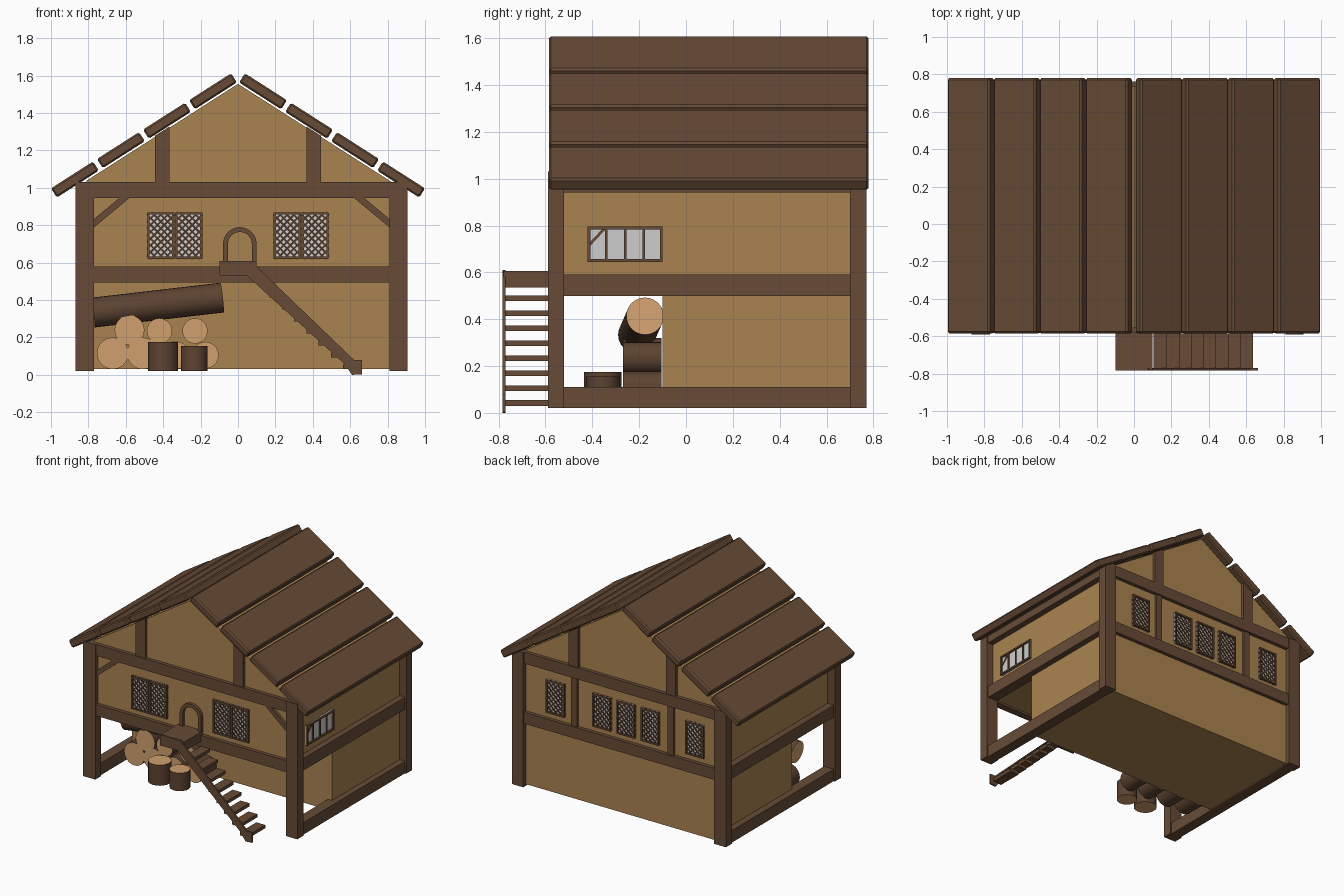
import bpy, bmesh, math
from mathutils import Vector, Matrix

if "Cube" in bpy.data.objects:
    bpy.data.objects.remove(bpy.data.objects["Cube"])


def material(name, rgb):
    m = bpy.data.materials.new(name)
    lin = [((c / 255 + 0.055) / 1.055) ** 2.4 for c in rgb]
    m.diffuse_color = (*lin, 1)
    m.use_nodes = True
    m.node_tree.nodes["Principled BSDF"].inputs["Base Color"].default_value = m.diffuse_color
    return m


PLASTER = material("ochre plaster", (170, 131, 80))
WOOD = material("brown timber", (103, 75, 54))
BARK = material("dark bark", (92, 67, 49))
CUT = material("cut wood", (209, 160, 110))
GLASS = material("pale glass", (205, 205, 205))
LATTICE = material("dark lattice", (74, 54, 40))


def finish(name, bm, *mats):
    bmesh.ops.recalc_face_normals(bm, faces=bm.faces)
    me = bpy.data.meshes.new(name)
    bm.to_mesh(me)
    bm.free()
    for m in mats:
        me.materials.append(m)
    ob = bpy.data.objects.new(name, me)
    bpy.context.collection.objects.link(ob)
    return ob


def add_box(bm, lo, hi, mat=0, matrix=Matrix()):
    lo, hi = Vector(lo), Vector(hi)
    s = Matrix.Diagonal((*(hi - lo), 1))
    r = bmesh.ops.create_cube(bm, size=1, matrix=matrix @ Matrix.Translation((lo + hi) / 2) @ s)
    for f in {f for v in r["verts"] for f in v.link_faces}:
        f.material_index = mat


def box(name, x0, x1, y0, y1, z0, z1, mat=WOOD):
    bm = bmesh.new()
    add_box(bm, (x0, y0, z0), (x1, y1, z1))
    return finish(name, bm, mat)


def prism(name, pts, y0, y1, mat=WOOD):
    """Extrude an x-z outline from y0 to y1."""
    bm = bmesh.new()
    f = bm.faces.new([bm.verts.new((x, y0, z)) for x, z in pts])
    r = bmesh.ops.extrude_face_region(bm, geom=[f])
    bmesh.ops.translate(bm, vec=(0, y1 - y0, 0),
                        verts=[v for v in r["geom"] if isinstance(v, bmesh.types.BMVert)])
    return finish(name, bm, mat)


def log(name, a, b, r, sides=20):
    """Cylinder from a to b with pale cut ends."""
    a, b = Vector(a), Vector(b)
    d = b - a
    rot = d.to_track_quat("Z", "Y").to_matrix().to_4x4()
    bm = bmesh.new()
    bmesh.ops.create_cone(bm, cap_ends=True, segments=sides, radius1=r, radius2=r,
                          depth=d.length, matrix=Matrix.Translation((a + b) / 2) @ rot)
    for f in bm.faces:
        f.material_index = int(len(f.verts) > 4)
        f.smooth = len(f.verts) == 4
    for e in bm.edges:
        e.smooth = all(len(f.verts) == 4 for f in e.link_faces)
    finish(name, bm, BARK, CUT)


def window(name, origin, u, n, w, h, lattice=True, dividers=0):
    """Framed pane: origin is the lower corner, u the width direction, n the outward normal."""
    u, n, v = Vector(u), Vector(n), Vector((0, 0, 1))
    M = Matrix.Translation(origin) @ Matrix((u, v, n)).transposed().to_4x4()
    bm = bmesh.new()
    t = 0.012
    add_box(bm, (0, 0, -0.004), (w, h, 0.004), 0, M)
    for lo, hi in (((0, 0), (t, h)), ((w - t, 0), (w, h)), ((0, 0), (w, t)), ((0, h - t), (w, h))):
        add_box(bm, (*lo, -0.004), (*hi, 0.016), 1, M)
    for i in range(dividers):
        c = w * (i + 1) / (dividers + 1)
        add_box(bm, (c - 0.005, 0, 0), (c + 0.005, h, 0.012), 1, M)

    def bar(p, q, width, mat):
        p, q = Vector((*p, 0)), Vector((*q, 0))
        d = q - p
        R = Matrix.Translation((p + q) / 2) @ Matrix.Rotation(math.atan2(d.y, d.x), 4, "Z")
        add_box(bm, (-d.length / 2, -width / 2, 0), (d.length / 2, width / 2, 0.009), mat, M @ R)

    if lattice:
        step = w / 4
        for i in range(-7, 5):
            c = (i + 0.5) * step
            a, b = max(0, c), min(w, h + c)
            if b - a > 0.01:
                bar((a, a - c), (b, b - c), 0.010, 2)
                bar((w - a, a - c), (w - b, b - c), 0.010, 2)
    else:
        bar((0.005, 0.07), (0.075, 0.145), 0.012, 1)
    finish(name, bm, GLASS, WOOD, LATTICE)


# Plastered house body: upper storey with gables, recessed lower storey
prism("upper_walls", [(-.81, .51), (.85, .51), (.85, 1.013), (0, 1.556), (-.81, 1.038)], -.555, .735, PLASTER)
box("lower_walls", -.81, .85, -.1, .735, .03, .52, PLASTER)

# Corner posts and horizontal beams
for y0, y1, end in ((-.59, -.52, "front"), (.70, .77, "back")):
    box(end + "_left_post", -.87, -.77, y0, y1, .02, 1.03)
    box(end + "_right_post", .81, .905, y0, y1, .02, 1.03)
    for z0, z1, level in ((.495, .58, "middle"), (.945, 1.03, "upper")):
        box(f"{end}_{level}_beam", -.80, .84, y0 + .008, y1 - .008, z0, z1)
for x0, x1, side in ((-.86, -.78, "left"), (.815, .895, "right")):
    for z0, z1, level in ((.02, .11, "ground"), (.50, .59, "middle"), (.94, 1.02, "upper")):
        box(f"{side}_{level}_beam", x0, x1, -.55, .73, z0, z1)

# Gable studs, cut to the roof slope
for s, side in ((-1, "left"), (1, "right")):
    stud = [(s * .365, 1.02), (s * .445, 1.02), (s * .445, 1.278), (s * .365, 1.328)]
    prism(f"front_{side}_gable_stud", stud, -.575, -.54)
    prism(f"back_{side}_gable_stud", stud, .72, .757)
    c = s * .4
    box(f"back_{side}_wall_stud", c - .025, c + .025, .72, .752, .57, .96)

# Diagonal corner braces on the front
for s, x, side in ((1, -.78, "left"), (-1, .82, "right")):
    prism(f"{side}_brace", [(x, .78), (x, .825), (x + s * .15, .95), (x + s * .205, .95)], -.575, -.54)

# Roof: four heavy boards on each slope
top, eave = Vector((.037, 0, 1.612)), Vector((1.0, 0, .997))
along = (eave - top).normalized()
inward = Vector((along.z, 0, -along.x)) * .058
length = (eave - top).length
gap = .025
board = (length - 3 * gap) / 4
for s, side in ((-1, "left"), (1, "right")):
    for i in range(4):
        a = top + along * i * (board + gap)
        b = a + along * board
        pts = [(s * p.x, p.z) for p in (a, b, b + inward, a + inward)]
        ob = prism(f"{side}_roof_board_{i + 1}", pts, -.585, .78)
        mod = ob.modifiers.new("worn edges", "BEVEL")
        mod.width = .009
        mod.segments = 1

# Lattice windows on the front and back
for i, x in enumerate((-.485, -.335, .19, .34)):
    window(f"front_window_{i + 1}", (x, -.558, .62), (1, 0, 0), (0, -1, 0), .145, .248)
for i, x in enumerate((.635, .25, .05, -.15, -.52)):
    window(f"back_window_{i + 1}", (x, .738, .62), (-1, 0, 0), (0, 1, 0), .15, .248)
# Wide window on the right side
window("side_window", (.853, -.42, .645), (0, 1, 0), (1, 0, 0), .32, .15, False, 3)

# Arched door surround
arch = [(.01 + .09 * math.cos(t), .70 + .09 * math.sin(t)) for t in (math.pi * k / 10 for k in range(11))]
inner = [(.01 + .064 * math.cos(t), .70 + .064 * math.sin(t)) for t in (math.pi * k / 10 for k in range(11))]
prism("door_surround", [(.10, .58)] + arch + [(-.08, .58), (-.054, .58)] + inner[::-1] + [(.074, .58)], -.578, -.54)

# Outside staircase: landing, stringer and open treads
box("stair_landing", -.10, .10, -.78, -.55, .535, .605)
prism("stair_stringer", [(-.10, .61), (.075, .61), (.10, .58), (.62, .08), (.663, .08), (.663, .003),
                         (.61, 0), (.567, .06), (.048, .53), (-.10, .53)], -.783, -.771)
for i in range(8):
    x, z = .14 + .0655 * i, .49 - .064 * i
    box(f"stair_tread_{i + 1}", x - .037, x + .037, -.778, -.585, z - .012, z + .012)

# Stacked firewood, leaning trunk and chopping stumps
stack = ((-.67, .115, .085), (-.51, .115, .085), (-.335, .105, .075), (-.175, .105, .072),
         (-.58, .24, .08), (-.42, .235, .068), (-.23, .235, .068))
for i, (x, z, r) in enumerate(stack):
    log(f"firewood_{i + 1}", (x, -.27, z), (x, -.105, z), r)
log("leaning_trunk", (-.775, -.21, .333), (-.085, -.175, .413), .08, 24)
log("large_stump", (-.40, -.355, .02), (-.40, -.355, .175), .08)
log("small_stump", (-.233, -.355, .02), (-.233, -.355, .155), .071)
